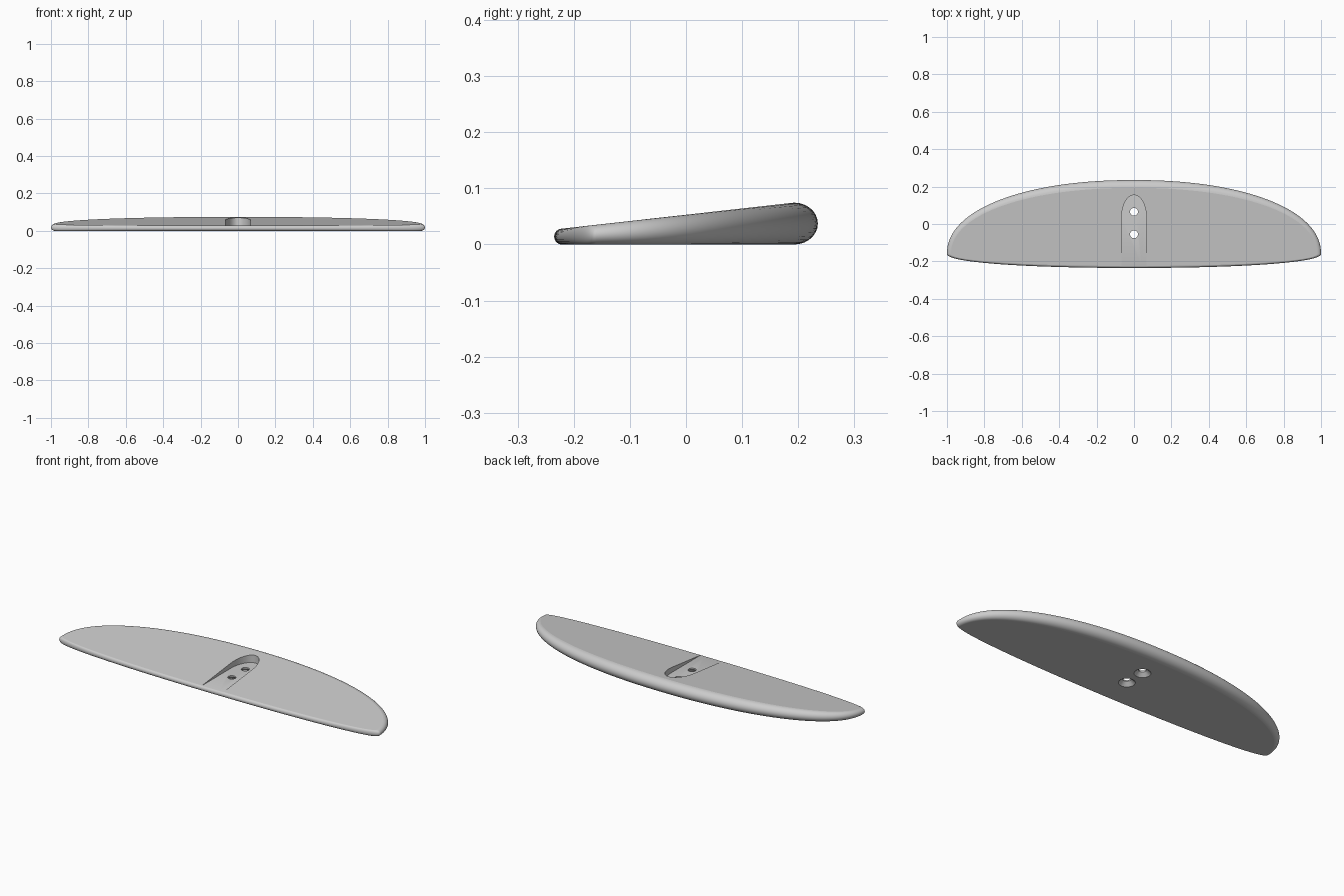
import bpy, bmesh
from math import sin, cos, pi, copysign
from mathutils import Vector

if "Cube" in bpy.data.objects:
    bpy.data.objects.remove(bpy.data.objects["Cube"], do_unlink=True)

SLOPE, MID_HEIGHT = 0.112, 0.053      # tilted top surface
TIP_Y, FRONT, REAR = -0.16, 0.075, 0.395
AROUND, RIM = 192, 14


def power(v, n):
    return copysign(abs(v) ** (2 / n), v)


def top_height(y):
    return MID_HEIGHT + SLOPE * y


def outline_point(angle, shrink=0.0):
    """Plan outline: shallow arc in front, deep arc behind; shrink runs 0 to 1."""
    s, c = sin(angle), cos(angle)
    if s >= 0:
        depth, inset, n = REAR, 0.042, 2.15
    else:
        depth, inset, n = FRONT, 0.014, 2.15
    x = (1 - 0.022 * shrink) * power(c, n)
    y = TIP_Y + (depth - inset * shrink) * power(s, n)
    return x, y


def loft(name, rings):
    """Closed solid through a stack of rings, from the bottom up."""
    bm = bmesh.new()
    loops = [[bm.verts.new(p) for p in ring] for ring in rings]
    for low, high in zip(loops, loops[1:]):
        for i in range(len(low)):
            j = (i + 1) % len(low)
            bm.faces.new((low[i], low[j], high[j], high[i]))
    bm.faces.new(loops[0][::-1])
    bm.faces.new(loops[-1])
    bmesh.ops.recalc_face_normals(bm, faces=bm.faces)
    mesh = bpy.data.meshes.new(name)
    bm.to_mesh(mesh)
    bm.free()
    obj = bpy.data.objects.new(name, mesh)
    bpy.context.collection.objects.link(obj)
    return obj


def cut(target, cutter):
    mod = target.modifiers.new("cut", "BOOLEAN")
    mod.operation, mod.solver, mod.object = "DIFFERENCE", "EXACT", cutter
    bpy.context.view_layer.objects.active = target
    bpy.ops.object.modifier_apply(modifier=mod.name)
    bpy.data.objects.remove(cutter, do_unlink=True)


# Wing body with a rounded rim
angles = [2 * pi * i / AROUND for i in range(AROUND)]
rings = []
for k in range(RIM + 1):
    t = -pi / 2 + pi * k / RIM
    ring = []
    for a in angles:
        x, y = outline_point(a, 1 - cos(t))
        edge_y = outline_point(a, 1)[1]
        ring.append((x, y, top_height(edge_y) * (0.5 + 0.5 * sin(t))))
    rings.append(ring)
wing = loft("wing", rings)

# Mounting pocket: flat floor, rounded rear end, open to the front
pocket = [(-0.067, -0.3), (0.067, -0.3)]
pocket += [(0.067 * cos(pi * i / 32), 0.03 + 0.125 * sin(pi * i / 32)) for i in range(33)]
cut(wing, loft("pocket_cutter", [[(x, y, z) for x, y in pocket] for z in (0.0275, 0.2)]))

# Bolt holes, countersunk from below
for y in (0.065, -0.055):
    profile = [(0.043, -0.001), (0.021, 0.02), (0.021, 0.1)]
    circles = [[(r * cos(2 * pi * i / 32), y + r * sin(2 * pi * i / 32), z)
                for i in range(32)] for r, z in profile]
    cut(wing, loft("hole_cutter", circles))

# Grey finish
grey = bpy.data.materials.new("light grey")
grey.use_nodes = True
colour = (0.6, 0.6, 0.6, 1)
grey.diffuse_color = colour
grey.node_tree.nodes["Principled BSDF"].inputs["Base Color"].default_value = colour
wing.data.materials.clear()
wing.data.materials.append(grey)

# Smooth rim, truly flat top and bottom
bpy.ops.object.select_all(action="DESELECT")
wing.select_set(True)
bpy.context.view_layer.objects.active = wing
bpy.ops.object.shade_smooth_by_angle(angle=pi / 6)
top_normal = Vector((0, -SLOPE, 1)).normalized()
for face in wing.data.polygons:
    if face.normal.dot(top_normal) > 0.9995 or face.normal.z < -0.9995:
        face.use_smooth = False
